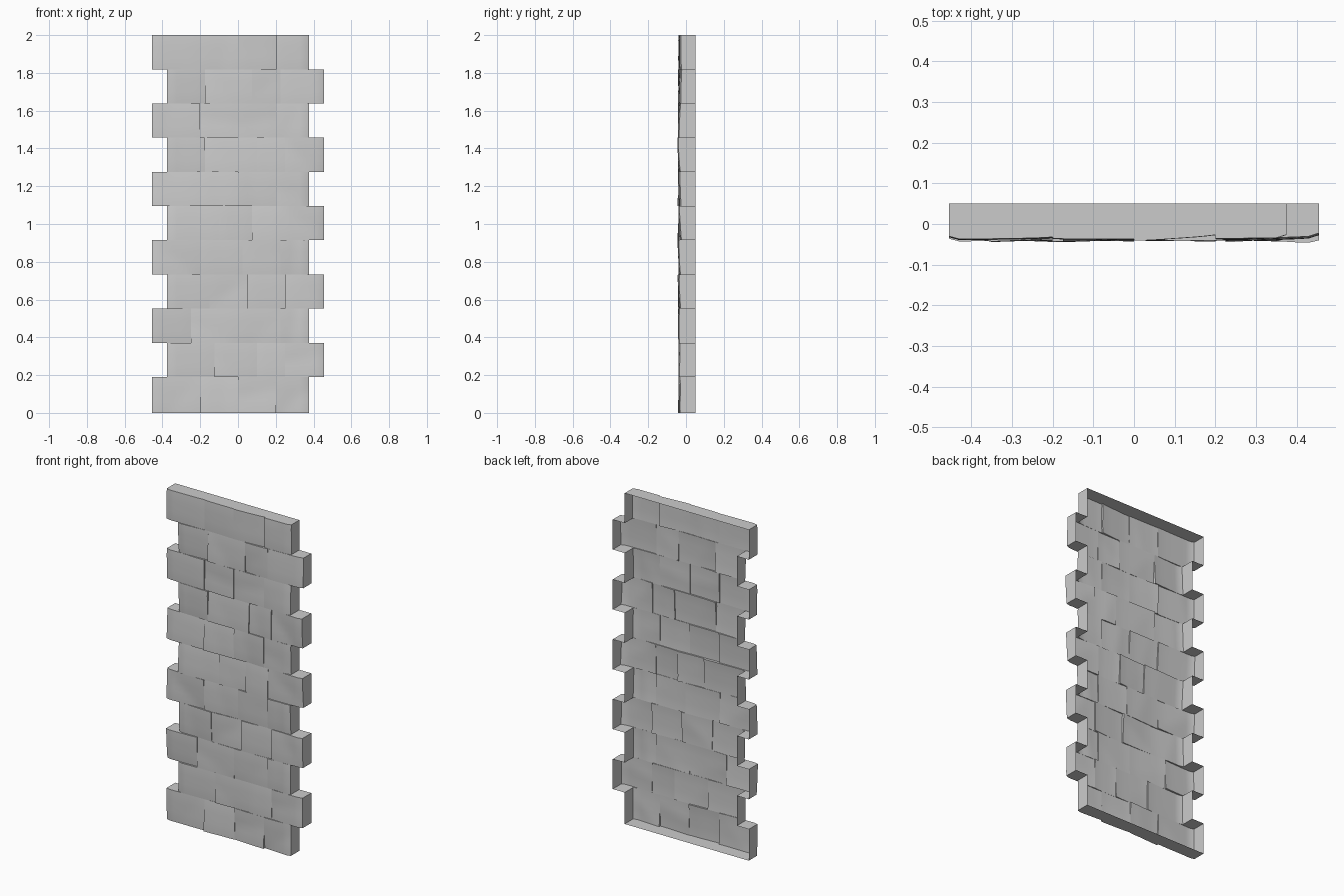
import bpy, bmesh, random

if "Cube" in bpy.data.objects:
    bpy.data.objects.remove(bpy.data.objects["Cube"])
random.seed(7)

# Shared horizontal and vertical divisions
XS = [-0.455, -0.43, -0.403] + [-0.375 + 0.025 * i for i in range(31)] + [0.403, 0.43, 0.455]
ROWS = [0.0] + [0.19 + 0.181 * i for i in range(11)]
NZ = 6
BACK = 0.05

# Vertical joints of each course, bottom to top
JOINTS = [(-.19, 0, .2), (-.125, .1, .25), (-.24, 0, .22), (-.14, .06, .24),
          (-.2, .025, .22), (-.11, .08, .23), (-.2, 0, .2), (-.175, .1, .25),
          (-.2, 0, .2), (-.17, .08, .22), (-.2, 0, .2)]


def nearest(x):
    return min(range(len(XS)), key=lambda i: abs(XS[i] - x))


def make_relief():
    """Chipped stone face: the higher of two tilted planes with a slight bulge."""
    planes = [(random.uniform(.031, .037), random.uniform(-.007, .007),
               random.uniform(-.006, .006)) for _ in range(2)]

    def relief(u, v):
        h = max(b + p * u + q * v for b, p, q in planes)
        h += .002 - .004 * (u ** 4 + v ** 4) / 2
        return -min(.046, max(.022, h))
    return relief


bm = bmesh.new()


def quad(pts):
    bm.faces.new([bm.verts.new(p) for p in pts])


edges = []   # per course: (bottom, top) point rows keyed by segment index
for r, joints in enumerate(JOINTS):
    z0, z1 = ROWS[r], ROWS[r + 1]
    left, right = (0, nearest(.375)) if r % 2 == 0 else (nearest(-.375), len(XS) - 1)
    cuts = [left] + [nearest(j) for j in joints] + [right]
    bottom, top, last = {}, {}, None
    for a, b in zip(cuts, cuts[1:]):
        relief = make_relief()

        def point(i, k):
            u = 2 * (XS[i] - XS[a]) / (XS[b] - XS[a]) - 1
            v = 2 * k / NZ - 1
            y = relief(u, v)
            # worn corners at the ends of the course
            if i in (left, right):
                y += .006
            return (XS[i], y, z0 + (z1 - z0) * k / NZ)

        # Stone face
        for i in range(a, b):
            for k in range(NZ):
                quad([point(i, k), point(i + 1, k), point(i + 1, k + 1), point(i, k + 1)])
            bottom[i] = (point(i, 0), point(i + 1, 0))
            top[i] = (point(i, NZ), point(i + 1, NZ))
        # Step to the stone on the left
        start = [point(a, k) for k in range(NZ + 1)]
        if last:
            for k in range(NZ):
                quad([last[k], start[k], start[k + 1], last[k + 1]])
        last = [point(b, k) for k in range(NZ + 1)]
    # Step to the course below
    if edges:
        for i in bottom:
            if i in edges[-1]:
                p, q = edges[-1][i]
                s, t = bottom[i]
                quad([p, q, t, s])
    edges.append(top)

bmesh.ops.remove_doubles(bm, verts=bm.verts, dist=1e-5)

# Outer rim: sweep the toothed outline to the open back
outline = [e for e in bm.edges if e.is_boundary and
           (e.verts[0].co - e.verts[1].co).xz.length > 1e-4]
rim = bmesh.ops.extrude_edge_only(bm, edges=outline)["geom"]
for v in rim:
    if isinstance(v, bmesh.types.BMVert):
        v.co.y = BACK
bmesh.ops.remove_doubles(bm, verts=bm.verts, dist=1e-5)
bmesh.ops.recalc_face_normals(bm, faces=bm.faces)

mesh = bpy.data.meshes.new("stone_wall")
bm.to_mesh(mesh)
bm.free()
wall = bpy.data.objects.new("stone_wall", mesh)
bpy.context.collection.objects.link(wall)
bpy.context.view_layer.objects.active = wall
wall.select_set(True)
bpy.ops.object.shade_smooth_by_angle(angle=0.6)
